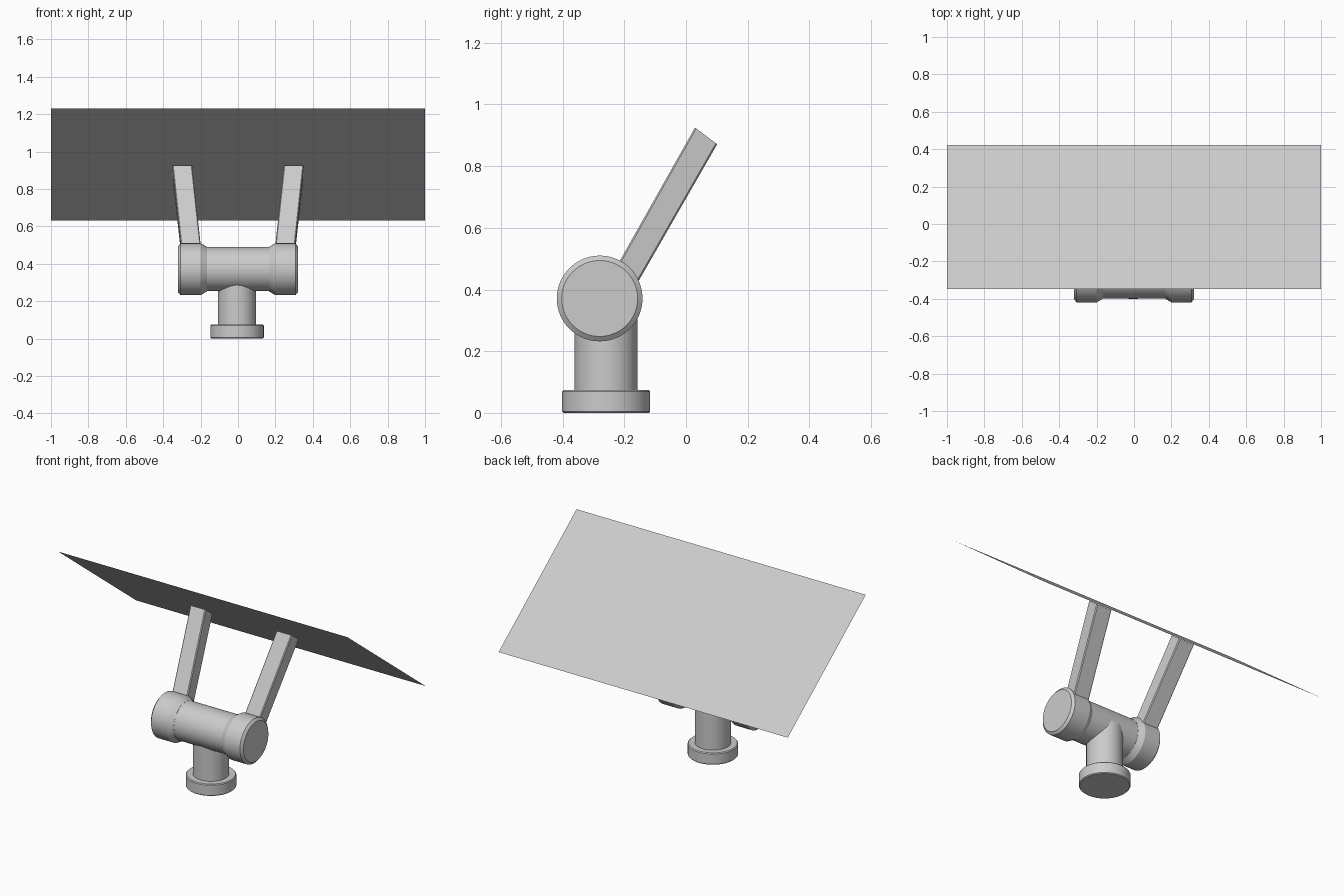
import bpy, bmesh
from math import radians, pi
from mathutils import Vector, Matrix

if "Cube" in bpy.data.objects:
    bpy.data.objects.remove(bpy.data.objects["Cube"])

HUB = Vector((0, -0.28, 0.371))


def add_object(name, bm, smooth=True):
    bmesh.ops.recalc_face_normals(bm, faces=bm.faces)
    mesh = bpy.data.meshes.new(name)
    bm.to_mesh(mesh)
    bm.free()
    ob = bpy.data.objects.new(name, mesh)
    bpy.context.collection.objects.link(ob)
    if smooth:
        bpy.ops.object.select_all(action='DESELECT')
        ob.select_set(True)
        bpy.context.view_layer.objects.active = ob
        bpy.ops.object.shade_smooth_by_angle(angle=radians(30))
    return ob


def lathe(name, profile, matrix, segments=64):
    """Spin (radius, height) points round local z, close both ends, then place."""
    bm = bmesh.new()
    rings = []
    for r, h in profile:
        ring = bmesh.ops.create_circle(bm, segments=segments, radius=r,
                                       matrix=Matrix.Translation((0, 0, h)))
        rings.append(ring["verts"])
    for a, b in zip(rings, rings[1:]):
        for i in range(segments):
            j = (i + 1) % segments
            bm.faces.new((a[i], a[j], b[j], b[i]))
    bm.faces.new(rings[0])
    bm.faces.new(rings[-1])
    bm.transform(matrix)
    return add_object(name, bm)


# Pedestal: bevelled foot and stem running up into the cross tube
ped = Matrix.Translation((-0.005, -0.259, 0))
lathe("foot", [(0.138, 0), (0.143, 0.005), (0.143, 0.069), (0.138, 0.074)], ped)
lathe("stem", [(0.102, 0.07), (0.102, 0.36)], ped)

# Horizontal cross tube
along_x = Matrix.Translation(HUB) @ Matrix.Rotation(pi / 2, 4, 'Y')
lathe("cross_tube", [(0.118, -0.2), (0.118, 0.2)], along_x)

for side, s in (("left", -1), ("right", 1)):
    # Bevelled pivot cap on each end of the tube
    lathe(side + "_pivot_cap",
          [(0.119, 0.166 * s), (0.139, 0.2 * s), (0.139, 0.307 * s), (0.123, 0.32 * s)],
          along_x)

    # Support arm: splayed square bar, leaning back, cut to the panel angle
    bm = bmesh.new()
    ends = []
    for x, y, z, dy, dz in ((0.249, -0.19, 0.45, 0.037, -0.021),
                            (0.298, 0.065, 0.898, 0.036, -0.027)):
        ends.append([bm.verts.new((s * (x + a * 0.053), y + b * dy, z + b * dz))
                     for a, b in ((-1, -1), (1, -1), (1, 1), (-1, 1))])
    low, top = ends
    long_edges = []
    for i in range(4):
        j = (i + 1) % 4
        bm.faces.new((low[i], low[j], top[j], top[i]))
        long_edges.append(bm.edges.get((low[i], top[i])))
    bm.faces.new(low)
    bm.faces.new(top)
    bmesh.ops.bevel(bm, geom=long_edges, offset=0.005, segments=1, affect='EDGES')
    add_object(side + "_support_arm", bm, smooth=False)

# Thin tilted panel, high edge at the front, facing up and back
bm = bmesh.new()
bm.faces.new([bm.verts.new(p) for p in ((-1, -0.347, 1.23), (1, -0.347, 1.23),
                                        (1, 0.423, 0.631), (-1, 0.423, 0.631))])
panel = add_object("panel", bm, smooth=False)
if panel.data.polygons[0].normal.z < 0:
    panel.data.flip_normals()
